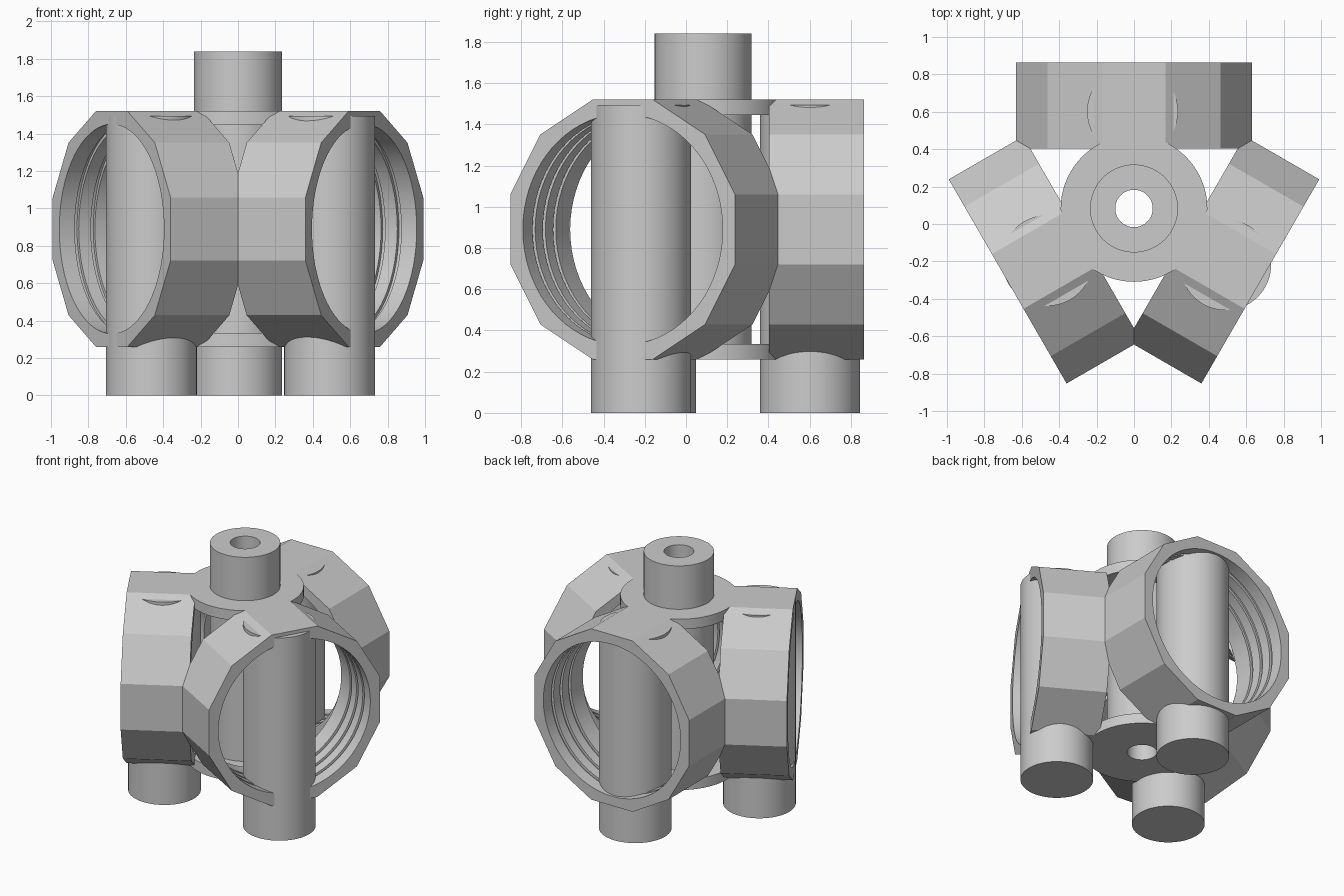
import bpy, bmesh, math
from mathutils import Matrix

if "Cube" in bpy.data.objects:
    bpy.data.objects.remove(bpy.data.objects["Cube"])

AXIS_Y = 0.083      # hub axis position
RING_Z = 0.89       # height of the ring centres
SEG = 72

grey = bpy.data.materials.new("plain_grey")
grey.diffuse_color = (0.6, 0.6, 0.6, 1)
grey.use_nodes = True
grey.node_tree.nodes["Principled BSDF"].inputs["Base Color"].default_value = grey.diffuse_color


def revolve(name, profile, matrix):
    """Spin a closed (axial, radius, faceted) profile round local z.
    Faceted points follow a 12-sided outline with that apothem."""
    bm = bmesh.new()
    loops = []
    for a, r, faceted in profile:
        loop = []
        for i in range(SEG):
            deg = i * 360 / SEG
            off = math.radians((deg + 15) % 30 - 15)
            rr = r / math.cos(off) if faceted else r
            t = math.radians(deg)
            loop.append(bm.verts.new((rr * math.cos(t), rr * math.sin(t), a)))
        loops.append(loop)
    for k, la in enumerate(loops):
        lb = loops[(k + 1) % len(loops)]
        for i in range(SEG):
            j = (i + 1) % SEG
            bm.faces.new((la[i], la[j], lb[j], lb[i]))
    bmesh.ops.recalc_face_normals(bm, faces=bm.faces)
    bm.transform(matrix)
    mesh = bpy.data.meshes.new(name)
    bm.to_mesh(mesh)
    bm.free()
    obj = bpy.data.objects.new(name, mesh)
    bpy.context.collection.objects.link(obj)
    finish(obj, name)


def finish(obj, name):
    obj.name = name
    obj.data.materials.append(grey)
    bpy.ops.object.select_all(action='DESELECT')
    obj.select_set(True)
    bpy.context.view_layer.objects.active = obj
    bpy.ops.object.shade_smooth_by_angle(angle=math.radians(20))


# Hollow hub with a flange at each end of the ring zone
hub = [(0.26, 0.10), (0.26, 0.392), (0.335, 0.392), (0.335, 0.235),
       (1.445, 0.235), (1.445, 0.392), (1.52, 0.392), (1.52, 0.235),
       (1.84, 0.235), (1.84, 0.10)]
revolve("hub", [(z, r, False) for z, r in hub],
        Matrix.Translation((0, AXIS_Y, 0)))

# Twelve-sided rings with a round, grooved bore
ring = [(0.32, 0.63, True), (0.78, 0.63, True), (0.78, 0.56, False)]
for d in (0.685, 0.585, 0.485):
    ring += [(d, 0.56, False), (d, 0.578, False),
             (d - 0.025, 0.578, False), (d - 0.025, 0.56, False)]
ring.append((0.32, 0.56, False))
for name, deg in (("back_ring", 90), ("left_ring", 210), ("right_ring", 330)):
    revolve(name, ring,
            Matrix.Translation((0, AXIS_Y, RING_Z))
            @ Matrix.Rotation(math.radians(deg), 4, 'Z')
            @ Matrix.Rotation(math.radians(90), 4, 'Y'))

# Upright posts standing in the rings
for name, x, y in (("back_post", -0.008, 0.602),
                   ("left_post", -0.463, -0.195),
                   ("right_post", 0.49, -0.218)):
    bpy.ops.mesh.primitive_cylinder_add(vertices=64, radius=0.243, depth=1.495,
                                        location=(x, y, 0.7475))
    finish(bpy.context.object, name)
